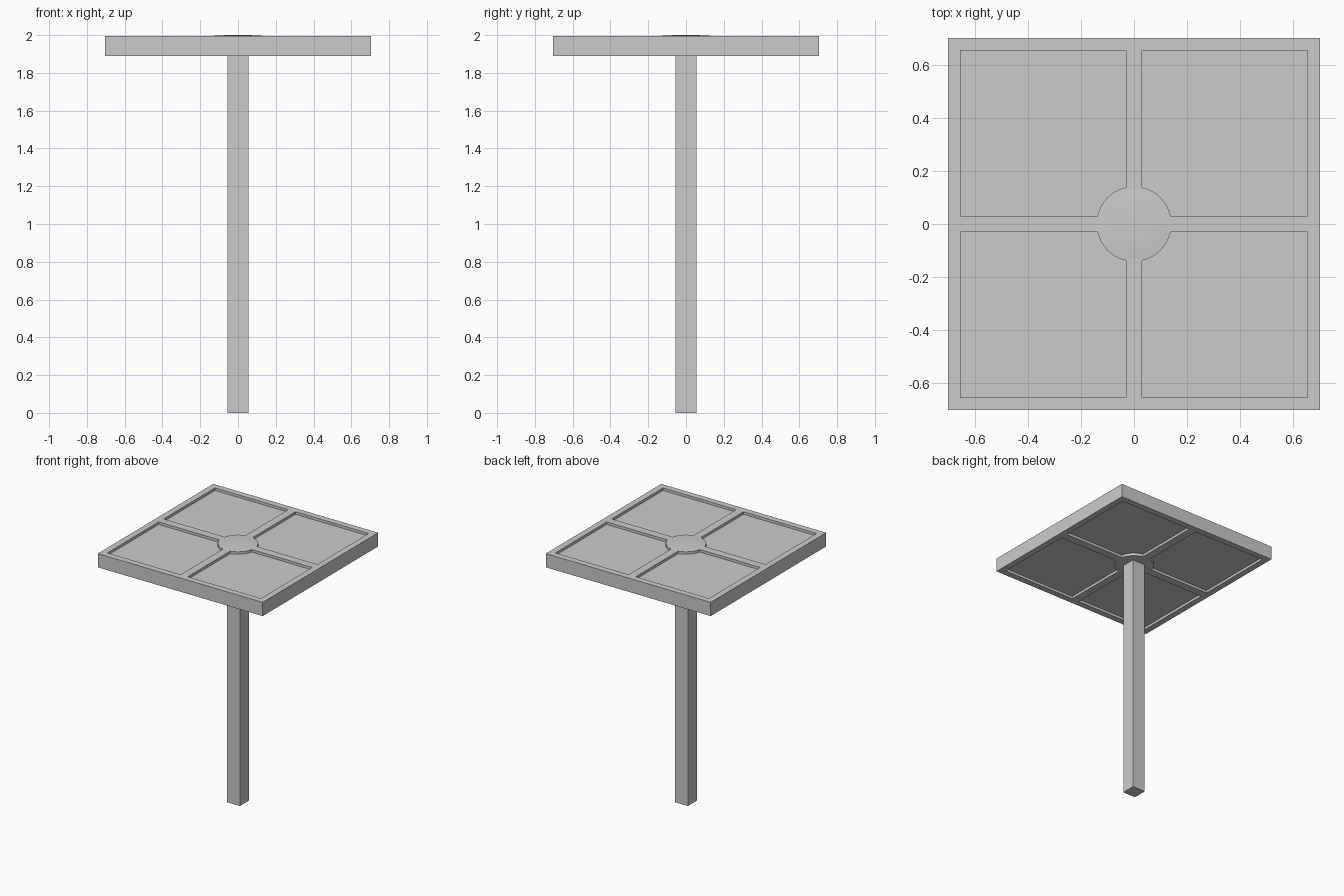
import bpy, bmesh, math

if "Cube" in bpy.data.objects:
    bpy.data.objects.remove(bpy.data.objects["Cube"])

HALF, INNER, BAR = 0.705, 0.657, 0.031   # table half width, frame inside, half bar width
Z0, Z1 = 1.89, 1.996                      # underside and top of the frame


def mesh_object(name, bm):
    bmesh.ops.recalc_face_normals(bm, faces=bm.faces)
    me = bpy.data.meshes.new(name)
    bm.to_mesh(me)
    bm.free()
    ob = bpy.data.objects.new(name, me)
    bpy.context.collection.objects.link(ob)
    return ob


def box(name, lo, hi):
    bm = bmesh.new()
    bmesh.ops.create_cube(bm, size=1)
    for v in bm.verts:
        v.co = [(a + b) / 2 + c * (b - a) for a, b, c in zip(lo, hi, v.co)]
    return mesh_object(name, bm)


# square frame with a bevel-free rectangular section, swept around the corners
bm = bmesh.new()
rings = []
for r, z in ((HALF, Z0), (HALF, Z1), (INNER, Z1), (INNER, Z0)):
    rings.append([bm.verts.new((sx * r, sy * r, z))
                  for sx, sy in ((-1, -1), (1, -1), (1, 1), (-1, 1))])
for i in range(4):
    a, b = rings[i], rings[(i + 1) % 4]
    for j in range(4):
        k = (j + 1) % 4
        bm.faces.new((a[j], a[k], b[k], b[j]))
mesh_object("frame", bm)

# recessed panel and cross bars
box("panel", (-INNER, -INNER, Z0 + 0.02), (INNER, INNER, Z1 - 0.02))
box("cross_bar_x", (-INNER, -BAR, Z0), (INNER, BAR, Z1))
for name, s in (("cross_bar_front", -1), ("cross_bar_back", 1)):
    ys = sorted((s * BAR, s * INNER))
    box(name, (-BAR, ys[0], Z0), (BAR, ys[1], Z1))

# round hub, slightly domed on top
bm = bmesh.new()
profile = ((0.142, Z0), (0.142, Z1 - 0.001), (0.12, Z1 + 0.001), (0.06, 2.0))
n = 32
rings = [[bm.verts.new((r * math.cos(2 * math.pi * i / n),
                        r * math.sin(2 * math.pi * i / n), z)) for i in range(n)]
         for r, z in profile]
for a, b in zip(rings, rings[1:]):
    for j in range(n):
        k = (j + 1) % n
        bm.faces.new((a[j], a[k], b[k], b[j]))
bm.faces.new(rings[0])
bm.faces.new(rings[-1])
hub = mesh_object("hub", bm)
bpy.context.view_layer.objects.active = hub
hub.select_set(True)
bpy.ops.object.shade_smooth_by_angle(angle=math.radians(30))

# square post
box("post", (-0.055, -0.055, 0), (0.055, 0.055, Z0 + 0.01))
